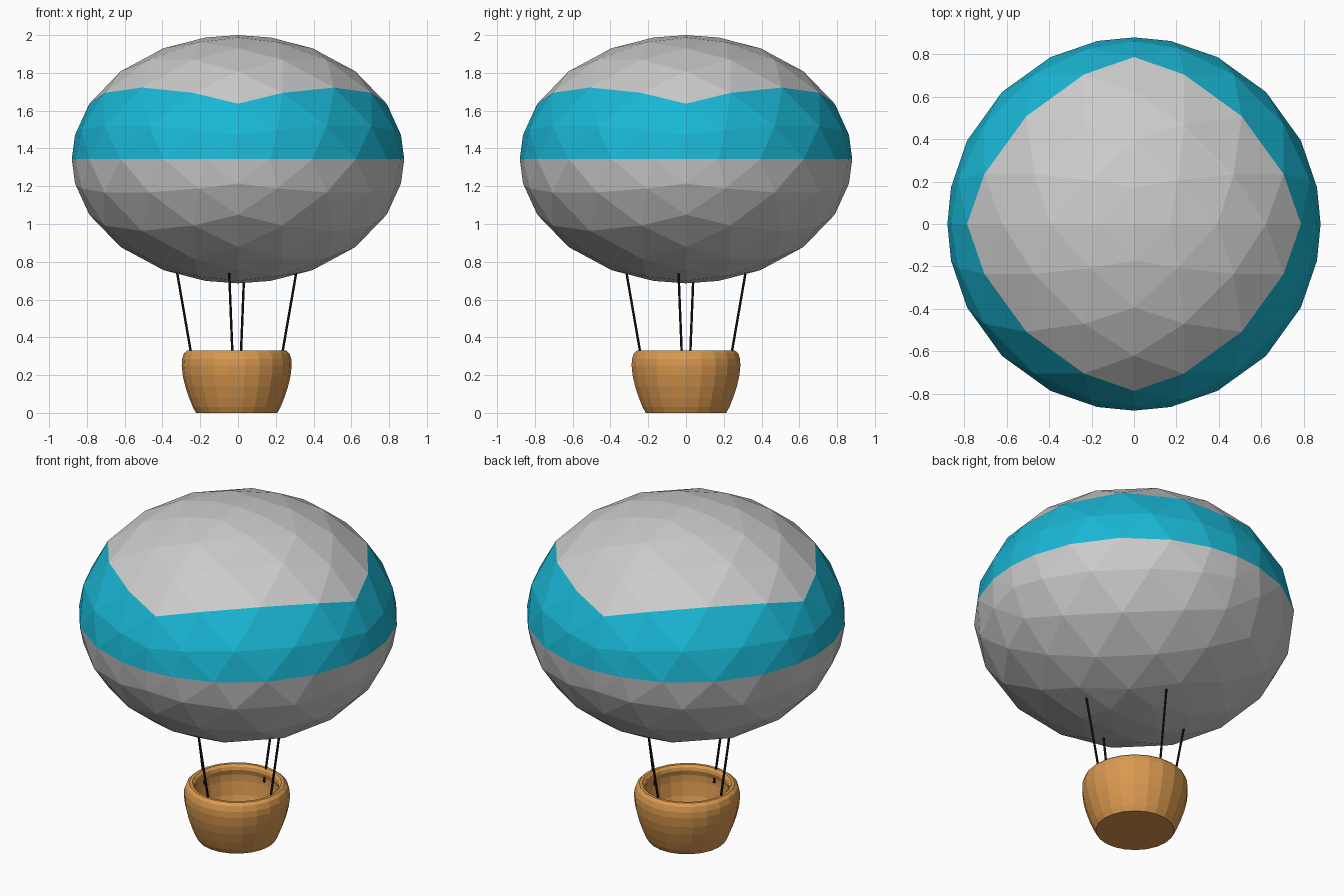
import bpy, bmesh
from math import cos, sin, pi, radians
from mathutils import Vector

if "Cube" in bpy.data.objects:
    bpy.data.objects.remove(bpy.data.objects["Cube"])


def material(name, color):
    m = bpy.data.materials.new(name)
    m.diffuse_color = (*color, 1)
    m.use_nodes = True
    m.node_tree.nodes["Principled BSDF"].inputs["Base Color"].default_value = m.diffuse_color
    return m


def finish(name, bm, mats=()):
    bmesh.ops.remove_doubles(bm, verts=bm.verts, dist=1e-5)
    bmesh.ops.recalc_face_normals(bm, faces=bm.faces)
    mesh = bpy.data.meshes.new(name)
    bm.to_mesh(mesh)
    bm.free()
    for m in mats:
        mesh.materials.append(m)
    ob = bpy.data.objects.new(name, mesh)
    bpy.context.collection.objects.link(ob)
    return ob


grey = material("envelope_grey", (0.6, 0.6, 0.6))
blue = material("band_blue", (0.01, 0.47, 0.66))
wood = material("basket_orange", (0.7, 0.32, 0.08))
dark = material("rope_dark", (0.02, 0.012, 0.01))

# Envelope: subdivided octahedron pushed out to a flattened sphere
N = 6
RX, RZ, CZ = 0.88, 0.657, 1.343
bm = bmesh.new()
for sx in (1, -1):
    for sy in (1, -1):
        for sz in (1, -1):
            def point(i, k):
                d = Vector((sx * i, sy * (N - i - k), sz * k)).normalized()
                return bm.verts.new((RX * d.x, RX * d.y, CZ + RZ * d.z))
            for k in range(N):
                for i in range(N - k):
                    tris = [((i, k), (i + 1, k), (i, k + 1))]
                    if i + k < N - 1:
                        tris.append(((i + 1, k), (i + 1, k + 1), (i, k + 1)))
                    for t in tris:
                        f = bm.faces.new([point(*p) for p in t])
                        # Coloured band: two rows above the equator
                        f.material_index = int(sz > 0 and k < 2)
finish("balloon_envelope", bm, (grey, blue))

# Basket: lathed hollow bowl with rounded rim
OX = -0.007
profile = [(0, 0), (0.215, 0), (0.232, 0.03), (0.252, 0.08), (0.272, 0.14),
           (0.285, 0.195), (0.291, 0.25), (0.289, 0.285), (0.279, 0.315),
           (0.262, 0.33), (0.245, 0.33), (0.232, 0.318), (0.228, 0.30),
           (0.236, 0.27), (0.236, 0.23), (0.225, 0.15), (0.20, 0.07),
           (0.18, 0.035), (0, 0.035)]
bm = bmesh.new()
vs = [bm.verts.new((r, 0, z)) for r, z in profile]
es = [bm.edges.new(p) for p in zip(vs, vs[1:])]
bmesh.ops.spin(bm, geom=vs + es, cent=(0, 0, 0), axis=(0, 0, 1),
               angle=2 * pi, steps=22, use_merge=True)
finish("basket", bm, (wood,)).location.x = OX

# Ropes: four thin rods splaying up into the envelope
for n in range(4):
    a, b = radians(-5 + 90 * n), radians(-7.2 + 90 * n)
    lo = Vector((0.231 * cos(a), 0.231 * sin(a), 0.25))
    hi = Vector((0.32 * cos(b), 0.32 * sin(b), 0.755))
    axis = hi - lo
    bpy.ops.mesh.primitive_cylinder_add(
        vertices=8, radius=0.0065, depth=axis.length,
        location=(lo + hi) / 2 + Vector((OX, 0, 0)),
        rotation=axis.to_track_quat('Z', 'Y').to_euler())
    rope = bpy.context.object
    rope.name = f"rope_{n + 1}"
    rope.data.materials.append(dark)
